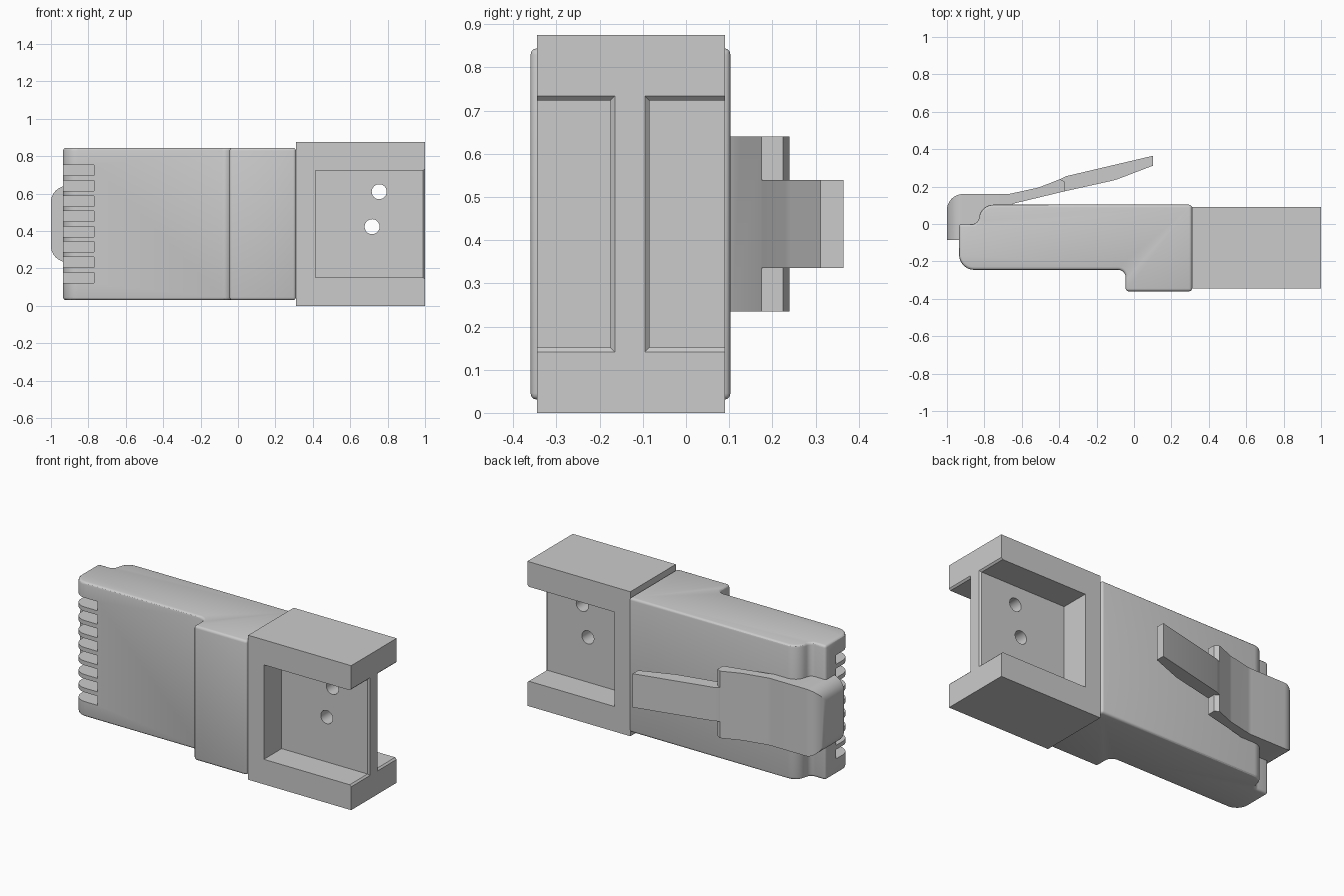
import bpy, bmesh, math
from mathutils import Vector

cube = bpy.data.objects.get("Cube")
if cube:
    bpy.data.objects.remove(cube, do_unlink=True)

grey = bpy.data.materials.new("plain_grey")
grey.use_nodes = True
grey.diffuse_color = (0.6, 0.6, 0.6, 1)
grey.node_tree.nodes["Principled BSDF"].inputs["Base Color"].default_value = (0.6, 0.6, 0.6, 1)

MID = 0.4375  # height of the mirror plane


def outline(corners, steps=8):
    """Polygon from (x, y, radius) corners, each corner filleted."""
    pts = []
    for i, (x, y, r) in enumerate(corners):
        p = Vector((x, y))
        if r == 0:
            pts.append(p)
            continue
        a = (Vector(corners[i - 1][:2]) - p).normalized()
        b = (Vector(corners[(i + 1) % len(corners)][:2]) - p).normalized()
        half = a.angle(b) / 2
        centre = p + (a + b).normalized() * r / math.sin(half)
        start = p + a * r / math.tan(half) - centre
        end = p + b * r / math.tan(half) - centre
        for k in range(steps + 1):
            spoke = start.lerp(end, k / steps).normalized()
            pts.append(centre + spoke * r)
    return pts


def loft(name, rings):
    """Closed solid through rings of equal point count."""
    bm = bmesh.new()
    loops = [[bm.verts.new(p) for p in ring] for ring in rings]
    n = len(loops[0])
    for low, high in zip(loops, loops[1:]):
        for i in range(n):
            j = (i + 1) % n
            bm.faces.new((low[i], low[j], high[j], high[i]))
    bm.faces.new(loops[0][::-1])
    bm.faces.new(loops[-1])
    bmesh.ops.recalc_face_normals(bm, faces=bm.faces)
    mesh = bpy.data.meshes.new(name)
    bm.to_mesh(mesh)
    bm.free()
    mesh.materials.append(grey)
    obj = bpy.data.objects.new(name, mesh)
    bpy.context.collection.objects.link(obj)
    return obj


def prism_z(name, pts, half):
    return loft(name, [[(p[0], p[1], MID + s * half) for p in pts] for s in (-1, 1)])


def prism_y(name, pts, y0, y1):
    return loft(name, [[(p[0], y, p[1]) for p in pts] for y in (y0, y1)])


def apply(obj, kind, **settings):
    mod = obj.modifiers.new(kind, kind)
    for key, value in settings.items():
        setattr(mod, key, value)
    bpy.ops.object.select_all(action='DESELECT')
    bpy.context.view_layer.objects.active = obj
    obj.select_set(True)
    bpy.ops.object.modifier_apply(modifier=mod.name)


def carve(obj, cutter, operation='DIFFERENCE'):
    apply(obj, 'BOOLEAN', object=cutter, operation=operation, solver='EXACT')
    bpy.data.objects.remove(cutter, do_unlink=True)


def rect(x0, x1, z0, z1):
    return [(x0, z0), (x1, z0), (x1, z1), (x0, z1)]


# Plug housing with rounded rims
housing = prism_z("plug_housing", outline([
    (-0.935, 0, 0), (-0.835, 0, 0.035), (-0.815, 0.103, 0.075), (0.31, 0.103, 0),
    (0.31, -0.36, 0), (-0.045, -0.36, 0), (-0.045, -0.245, 0.04),
    (-0.935, -0.245, 0.08)]), 0.407)
apply(housing, 'BEVEL', width=0.015, segments=3, limit_method='ANGLE',
      angle_limit=math.radians(40), use_clamp_overlap=False)

# Eight contact slots at the nose
for i in range(8):
    z = MID + (i - 3.5) * 0.0818
    carve(housing, prism_y("slot_cutter", rect(-1.1, -0.77, z - 0.028, z + 0.028), -0.5, -0.1))

# Latch base, wrapped around the nose with rounded corners
latch = prism_z("latch_base", outline([
    (-1, -0.085, 0), (-1, 0.16, 0.085), (-0.67, 0.16, 0.12), (-0.51, 0.195, 0.12),
    (-0.395, 0.24, 0), (-0.37, 0.225, 0), (-0.37, 0.175, 0), (-0.64, 0.11, 0),
    (-0.7, 0.08, 0), (-0.8, -0.03, 0), (-0.92, -0.03, 0), (-0.92, -0.085, 0)]), 0.203)
carve(latch, prism_y("latch_rounding", outline([
    (-1, MID - 0.203, 0.085), (0, MID - 0.203, 0), (0, MID + 0.203, 0),
    (-1, MID + 0.203, 0.085)]), -0.5, 0.5), 'INTERSECT')

# Springy finger tab
tab = prism_z("latch_tab", outline([
    (-0.43, 0.2, 0), (-0.395, 0.24, 0), (-0.365, 0.255, 0), (0.102, 0.365, 0),
    (0.102, 0.312, 0), (-0.1, 0.235, 0.3), (-0.37, 0.175, 0), (-0.43, 0.165, 0)]), 0.102)

# Rear block with a pocket on both sides, leaving a thin central web
block = prism_y("rear_block", rect(0.31, 1, 0, 2 * MID), -0.345, 0.09)
for inner, outer, toward in ((-0.175, -0.6, 1), (-0.085, 0.4, -1)):
    rings = []
    for x, flare in ((0.415, 0), (0.99, 0), (1.02, 0.03)):
        y, h = inner + toward * flare, 0.286 + flare
        rings.append([(x, y, MID - h), (x, outer, MID - h), (x, outer, MID + h), (x, y, MID + h)])
    carve(block, loft("pocket_cutter", rings))

# Two holes through the web
for x, z in ((0.755, 0.61), (0.717, 0.423)):
    circle = [(x + 0.04 * math.cos(math.tau * k / 32), z + 0.04 * math.sin(math.tau * k / 32))
              for k in range(32)]
    carve(block, prism_y("hole_cutter", circle, -0.25, 0))

# Smooth the curves, keep the edges crisp
for obj in (housing, latch, tab, block):
    bpy.ops.object.select_all(action='DESELECT')
    bpy.context.view_layer.objects.active = obj
    obj.select_set(True)
    bpy.ops.object.shade_smooth_by_angle(angle=math.radians(30))
